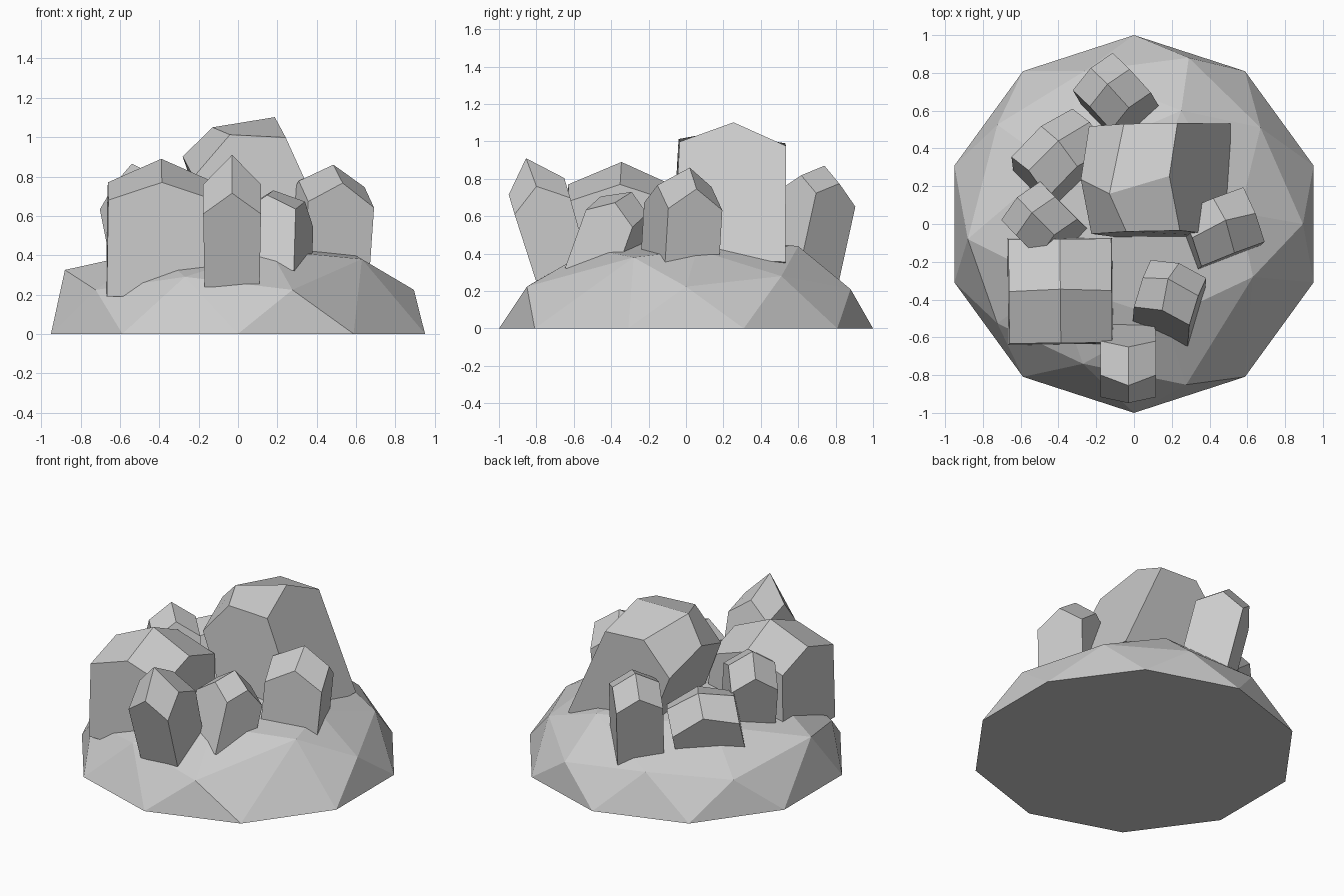
import bpy, bmesh
from mathutils import Vector, Matrix

if "Cube" in bpy.data.objects:
    bpy.data.objects.remove(bpy.data.objects["Cube"])


def finish(name, bm):
    bmesh.ops.recalc_face_normals(bm, faces=bm.faces)
    me = bpy.data.meshes.new(name)
    bm.to_mesh(me)
    bm.free()
    ob = bpy.data.objects.new(name, me)
    bpy.context.collection.objects.link(ob)
    return ob


# Mound: upper half of a low-poly sphere, flattened, a few points nudged
bm = bmesh.new()
bmesh.ops.create_icosphere(bm, subdivisions=2, radius=1)
bmesh.ops.delete(bm, geom=[v for v in bm.verts if v.co.z < -0.01], context='VERTS')
bmesh.ops.holes_fill(bm, edges=[e for e in bm.edges if e.is_boundary], sides=0)
for v in bm.verts:
    v.co.z *= 0.5
for old, new in (((-.85, 0, .26), (-.88, -.08, .325)),
                 ((.69, -.5, .26), (.63, -.28, .38)),
                 ((.69, .5, .26), (.67, .51, .28)),
                 ((.53, 0, .43), (.56, .06, .42)),
                 ((-.26, -.81, .26), (-.27, -.74, .29)),
                 ((.28, .85, .22), (.29, .88, .21)),
                 ((.16, .5, .43), (.25, .60, .44))):
    near = min(bm.verts, key=lambda v: (v.co - Vector(old)).length)
    near.co = new
finish("mound", bm)


# Boulder: square prism with a raised cap (low corners, higher edge mids, peak)
def boulder(name, peak, half, yaw, lean, drop, depth, shift=(0, 0), flare=1.0):
    a, b = half
    corner, mid = drop
    bm = bmesh.new()
    top = bm.verts.new((0, 0, 0))
    ring = [(-1, -1), (0, -1), (1, -1), (1, 0), (1, 1), (0, 1), (-1, 1), (-1, 0)]
    upper = [bm.verts.new((x * a + shift[0], y * b + shift[1],
                           -corner if x and y else -mid)) for x, y in ring]
    lower = [bm.verts.new((x * a * flare + shift[0], y * b * flare + shift[1], -depth))
             for x, y in ring[::2]]
    for i in range(4):
        c, n = 2 * i, (2 * i + 2) % 8
        bm.faces.new((upper[c], upper[c + 1], top, upper[c - 1]))
        bm.faces.new((lower[i], lower[(i + 1) % 4], upper[n], upper[c + 1], upper[c]))
    bm.faces.new(lower[::-1])
    tilt = Vector((0, 0, 1)).rotation_difference(Vector((*lean, 1))).to_matrix().to_4x4()
    bm.transform(Matrix.Translation(peak) @ tilt @ Matrix.Rotation(yaw, 4, 'Z'))
    return finish(name, bm)


boulder("tallest_boulder", (-.13, .16, 1.05), (.255, .285), .03, (-.43, .03),
        (.20, .075), .88, (.06, .085), 1.05)
boulder("square_boulder", (-.39, -.345, .89), (.272, .275), .01, (0, 0), (.21, .12), .70,
        (0, -.01), 1.03)
boulder("front_boulder", (-.03, -.855, .91), (.147, .155), 0, (0, -.30), (.27, .16), .66,
        (0, .01), .95)
boulder("front_right_boulder", (.18, -.29, .73), (.155, .14), -.33, (.03, .36),
        (.17, .08), .50, (.02, -.01))
boulder("right_boulder", (.485, .02, .86), (.18, .155), .37, (.07, .06), (.21, .1), .56,
        (-.01, -.02))
boulder("back_boulder", (-.14, .74, .87), (.145, .15), .76, (-.13, .22), (.18, .09), .62)
boulder("back_left_boulder", (-.40, .44, .69), (.21, .15), .70, (-.05, .38), (.18, .08), .45)
boulder("left_boulder", (-.54, .06, .865), (.145, .145), .78, (-.2, .19), (.2, .1), .62)
